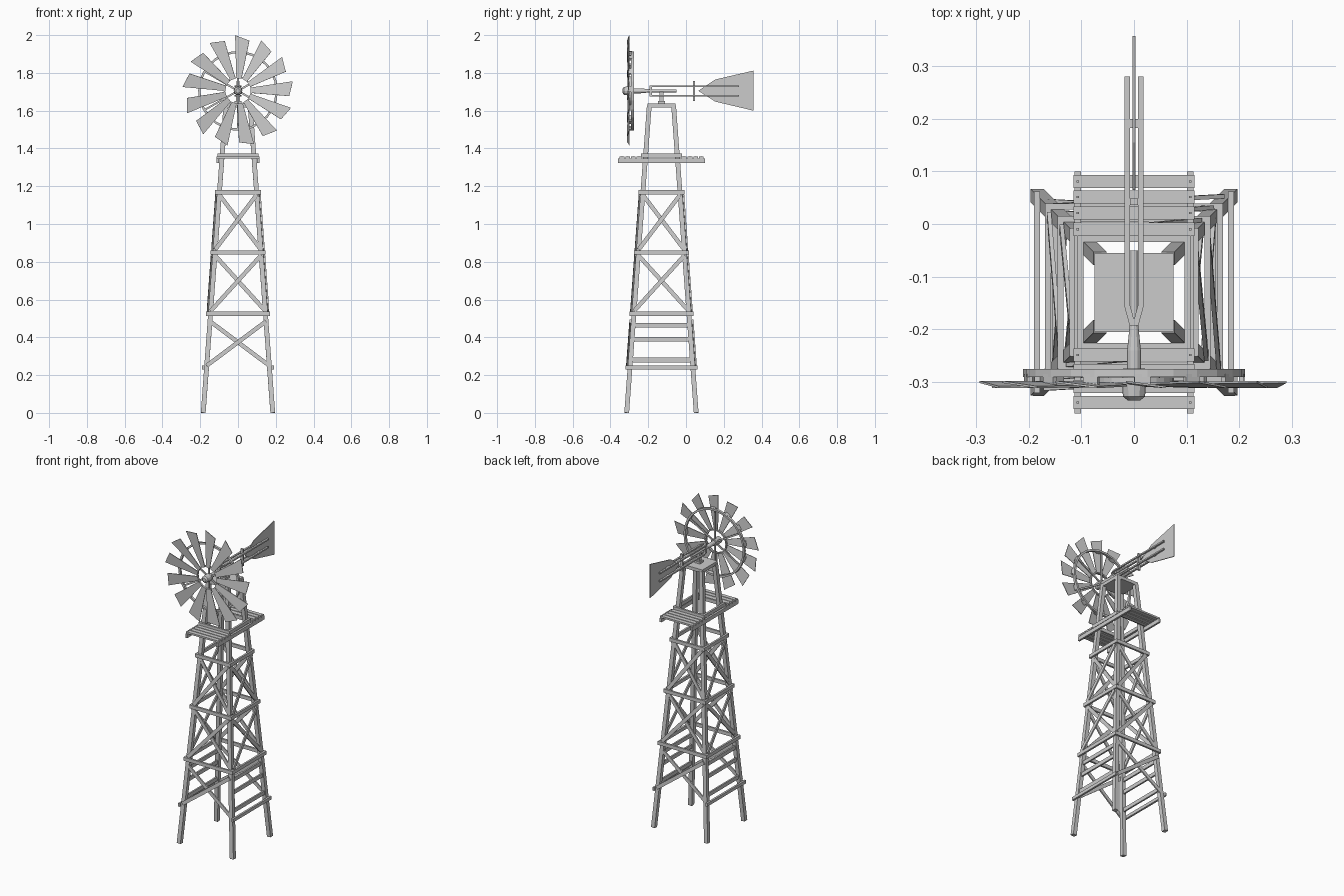
import bpy, bmesh
from math import sin, cos, pi, radians
from mathutils import Vector, Matrix

if "Cube" in bpy.data.objects:
    bpy.data.objects.remove(bpy.data.objects["Cube"])

CY = -0.13          # tower axis in y
HUB = 1.705         # wheel axle height


def finish(name, bm):
    bmesh.ops.recalc_face_normals(bm, faces=bm.faces)
    me = bpy.data.meshes.new(name)
    bm.to_mesh(me)
    bm.free()
    ob = bpy.data.objects.new(name, me)
    bpy.context.collection.objects.link(ob)
    return ob


def beam(name, p, q, w, t, n):
    """Rectangular bar from p to q; t is the thickness along n, w across it."""
    p, q = Vector(p), Vector(q)
    d = (q - p).normalized()
    s = d.cross(Vector(n)).normalized()
    n = s.cross(d)
    m = Matrix((s * w, n * t, q - p)).transposed().to_4x4()
    m.translation = (p + q) / 2
    bm = bmesh.new()
    bmesh.ops.create_cube(bm, size=1, matrix=m)
    return finish(name, bm)


def box(name, x, y, z):
    return beam(name, ((x[0] + x[1]) / 2, (y[0] + y[1]) / 2, z[0]),
                ((x[0] + x[1]) / 2, (y[0] + y[1]) / 2, z[1]),
                y[1] - y[0], x[1] - x[0], (1, 0, 0))


def lathe_y(name, profile, sides=12, z=HUB, closed=False):
    """Spin (y, radius) points around the axle line."""
    bm = bmesh.new()
    rings = [[bm.verts.new((r * cos(2 * pi * k / sides), y, z + r * sin(2 * pi * k / sides)))
              for k in range(sides)] for y, r in profile]
    pairs = list(zip(rings, rings[1:])) + ([(rings[-1], rings[0])] if closed else [])
    for a, b in pairs:
        for k in range(sides):
            j = (k + 1) % sides
            bm.faces.new((a[k], a[j], b[j], b[k]))
    if not closed:
        bm.faces.new(rings[0])
        bm.faces.new(rings[-1])
    return finish(name, bm)


def plate(name, pts, n, t):
    """Flat polygon given thickness t along n."""
    n = Vector(n).normalized() * t
    bm = bmesh.new()
    f = bm.faces.new([bm.verts.new(Vector(p) - n / 2) for p in pts])
    ext = bmesh.ops.extrude_face_region(bm, geom=[f], use_keep_orig=True)
    bmesh.ops.translate(bm, vec=n, verts=[v for v in ext['geom'] if isinstance(v, bmesh.types.BMVert)])
    return finish(name, bm)


def half(z):
    return 0.184 - 0.0735 * z


def side_pt(i, u, z, off):
    """Point on tower side i (0 front, 1 right, 2 back, 3 left)."""
    v = Matrix.Rotation(i * pi / 2, 3, 'Z') @ Vector((u, -(half(z) + off), z))
    return v + Vector((0, CY, 0))


def normal(i):
    return Matrix.Rotation(i * pi / 2, 3, 'Z') @ Vector((0, -1, 0))


# Legs
for sx in (-1, 1):
    for sy in (-1, 1):
        beam("leg", (sx * half(0), CY + sy * half(0), 0),
             (sx * half(1.625), CY + sy * half(1.625), 1.625), 0.025, 0.025, (1, 0, 0))

# Girts and cross braces on each side
for i in range(4):
    n = normal(i)
    for z in (0.525, 0.85, 1.168, 1.363):
        u = half(z) + 0.023
        beam("girt", side_pt(i, -u, z, 0.018), side_pt(i, u, z, 0.018), 0.022, 0.012, n)
    panels = [(0.54, 0.835), (0.865, 1.155)]
    if i % 2 == 0:
        panels.append((0.25, 0.485))
    for lo, hi in panels:
        for s, off in ((1, 0.017), (-1, 0.008)):
            beam("cross_brace", side_pt(i, -s * half(lo), lo, off),
                 side_pt(i, s * half(hi), hi, off), 0.022, 0.008, n)
    # Lower rail and ladder rungs on left and right
    if i % 2:
        u = half(0.24) + 0.025
        beam("lower_rail", side_pt(i, -u, 0.24, 0.018), side_pt(i, u, 0.24, 0.018), 0.02, 0.012, n)
        for z in (0.28, 0.39, 0.465):
            u = half(z)
            beam("rung", side_pt(i, -u, z, 0), side_pt(i, u, z, 0), 0.024, 0.01, n)

# Platform: two joists, planks front and back, with bolts
for s in (-1, 1):
    box("platform_joist", sorted((s * 0.101, s * 0.113)), (-0.36, 0.1), (1.322, 1.346))
for y in (-0.339, -0.309, -0.279, -0.249, -0.01, 0.021, 0.051, 0.081):
    box("platform_plank", (-0.115, 0.115), (y - 0.0125, y + 0.0125), (1.346, 1.357))
    for s in (-1, 1):
        box("plank_bolt", (s * 0.107 - 0.002, s * 0.107 + 0.002), (y - 0.002, y + 0.002), (1.355, 1.36))

# Tower cap and swivel post
box("tower_cap", (-0.075, 0.075), (CY - 0.075, CY + 0.075), (1.618, 1.638))
box("swivel_base", (-0.018, 0.018), (CY - 0.018, CY + 0.018), (1.638, 1.65))
box("swivel_post", (-0.01, 0.01), (CY - 0.01, CY + 0.01), (1.645, 1.7))

# Axle and hub
lathe_y("axle", [(-0.28, 0.013), (-0.24, 0.013), (-0.19, 0.008), (-0.05, 0.008)])
lathe_y("hub", [(-0.335, 0.012), (-0.328, 0.021), (-0.302, 0.023), (-0.275, 0.021)])

# Wheel rims and spokes
for name, r, w, y0, y1 in (("outer_rim", 0.205, 0.012, -0.291, -0.276),
                           ("inner_rim", 0.072, 0.008, -0.302, -0.292)):
    lathe_y(name, [(y0, r - w / 2), (y0, r + w / 2), (y1, r + w / 2), (y1, r - w / 2)], 26, closed=True)
for k in range(6):
    a = k * pi / 3 + 0.52
    d = Vector((cos(a), 0, sin(a)))
    c = Vector((0, -0.287, HUB))
    beam("spoke", c + d * 0.01, c + d * 0.205, 0.01, 0.007, (0, 1, 0))

# Thirteen pitched blades with a skewed tip
for k in range(13):
    a = radians(2.5) + 2 * pi * k / 13
    d, t = Vector((cos(a), 0, sin(a))), Vector((-sin(a), 0, cos(a)))
    t = t * cos(0.13) + Vector((0, 1, 0)) * sin(0.13)
    c = Vector((0, -0.305, HUB))
    outline = [(0.066, -0.014), (0.27, -0.04), (0.292, 0.038), (0.066, 0.014)]
    plate("blade", [c + d * r + t * w for r, w in outline], d.cross(t), 0.004)
    # Bracket tying the blade to the rim
    beam("blade_bracket", c + d * 0.205 + Vector((0, 0, 0)), c + d * 0.205 + Vector((0, 0.02, 0)),
         0.03, 0.01, d)

# Tail booms, converging at the front
for z in (1.679, 1.73):
    for s in (-1, 1):
        beam("tail_boom", (s * 0.013, -0.158, z), (s * 0.013, 0.28, z), 0.011, 0.009, (0, 0, 1))
        beam("boom_end", (s * 0.004, -0.188, z), (s * 0.013, -0.155, z), 0.011, 0.009, (0, 0, 1))
box("boom_yoke", (-0.009, 0.009), (-0.193, -0.18), (1.675, 1.734))
box("boom_clamp", (-0.008, 0.008), (0.036, 0.048), (1.65, 1.757))
for z in (1.679, 1.73):
    box("boom_spacer", (-0.009, 0.009), (0.182, 0.2), (z - 0.004, z + 0.004))

# Tail vane
plate("tail_vane", [(0, y, z) for y, z in
                    ((0.065, 1.705), (0.155, 1.765), (0.357, 1.812), (0.357, 1.6), (0.155, 1.648))],
      (1, 0, 0), 0.005)
